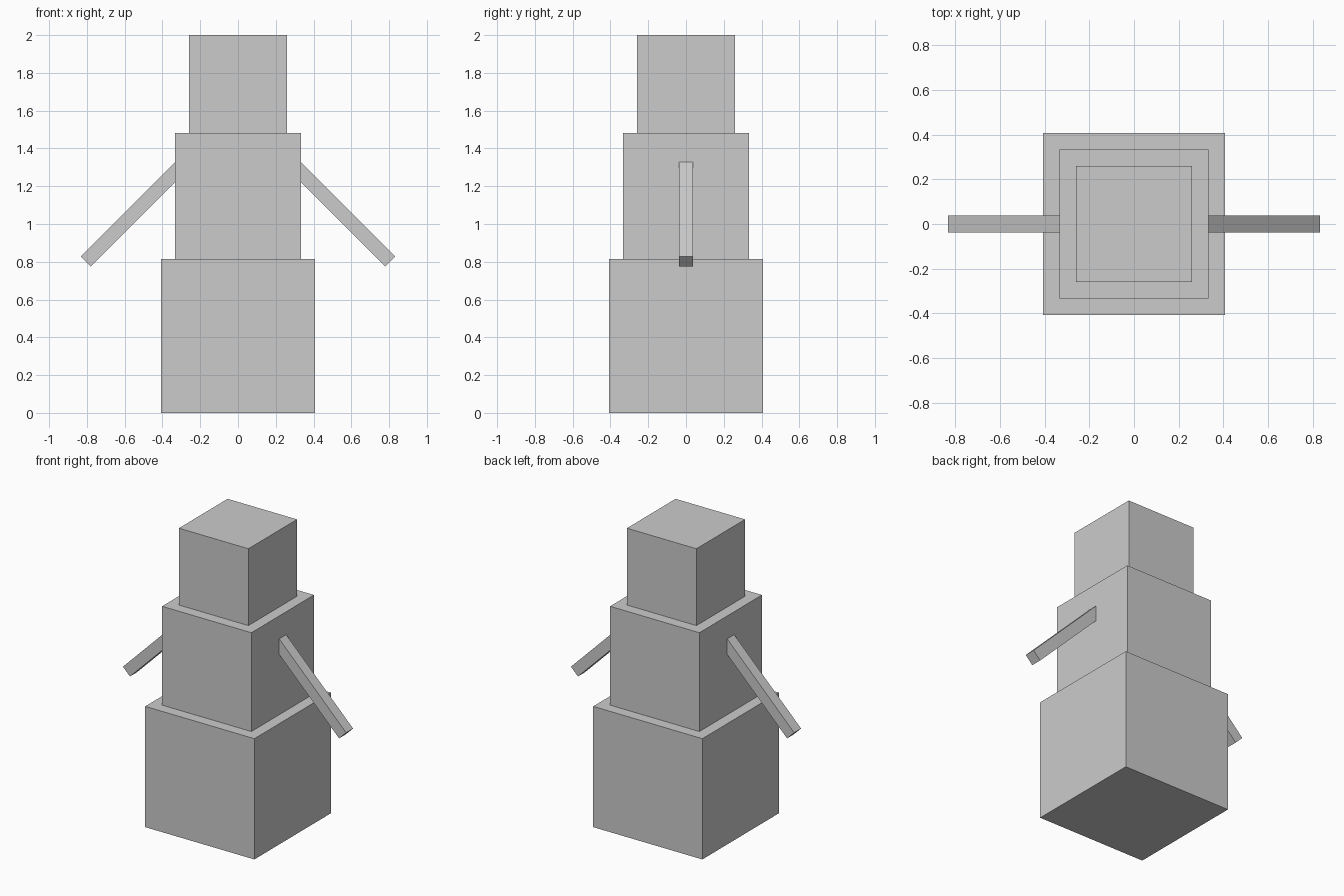
import bpy
import math

if "Cube" in bpy.data.objects:
    bpy.data.objects.remove(bpy.data.objects["Cube"])


def box(name, size, location, tilt=0.0):
    bpy.ops.mesh.primitive_cube_add(size=1, location=location)
    ob = bpy.context.object
    ob.name = name
    ob.scale = size
    bpy.ops.object.transform_apply(location=False, rotation=False, scale=True)
    ob.rotation_euler.y = tilt
    return ob


UNIT = 2 / 27  # total height is split 11 : 9 : 7

# Three stacked cubes
z = 0
for name, n in (("base_block", 11), ("torso_block", 9), ("head_block", 7)):
    s = n * UNIT
    box(name, (s, s, s), (0, 0, z + s / 2))
    z += s

# Stick arms sloping down at 45 degrees, inner ends buried in the torso
for name, side in (("left_arm", -1), ("right_arm", 1)):
    box(name, (10 * UNIT, UNIT, UNIT), (side * 0.545, 0, 1.063), side * math.pi / 4)
